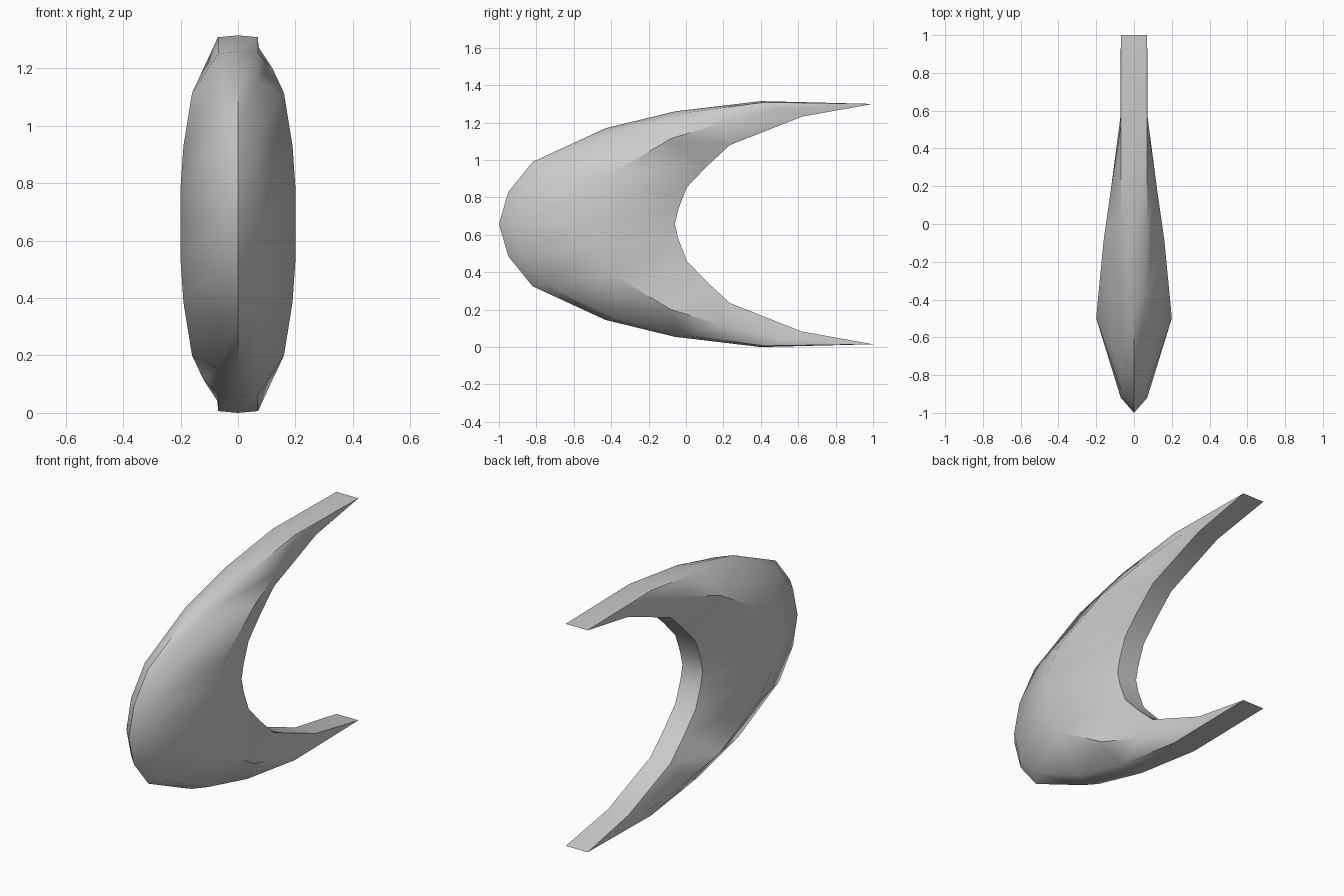
import bpy, bmesh

if "Cube" in bpy.data.objects:
    bpy.data.objects.remove(bpy.data.objects["Cube"])

MID = 0.6575
# Upper-half stations: outer (y, z), widest (half width, y, z), inner (y, z)
stations = [
    ((-1.00, 0.6575), (0.20, -0.50, 0.6575), (-0.06, 0.6575)),
    ((-0.95, 0.83), (0.20, -0.50, 0.785), (-0.04, 0.74)),
    ((-0.82, 0.99), (0.19, -0.39, 0.93), (0.005, 0.855)),
    ((-0.43, 1.17), (0.16, -0.08, 1.115), (0.11, 0.965)),
    ((-0.06, 1.26), (0.12, 0.20, 1.20), (0.235, 1.08)),
    ((0.40, 1.315), (0.071, 0.52, 1.275), (0.62, 1.232)),
]


def ring(outer, wide, inner):
    """Closed section: ridge, shoulder, widest flank, flat inner edge."""
    w, wy, wz = wide
    t = 0.16
    sy = outer[0] + (wy - outer[0]) * t
    sz = outer[1] + (wz - outer[1]) * t
    half = [(0.07, sy, sz), (w, wy, wz), (0.065, inner[0], inner[1])]
    return [(0, *outer)] + half + [(-x, y, z) for x, y, z in reversed(half)]


# Full run from the lower tip to the upper tip
upper = [ring(*s) for s in stations]
tip = [(x, 1.0, 1.30) for x in (0, 0.07, 0.07, 0.07, -0.07, -0.07, -0.07)]
upper.append(tip)
lower = [[(x, y, 2 * MID - z) for x, y, z in r] for r in upper[:0:-1]]
rings = lower + upper

# Crescent body lofted through the sections
bm = bmesh.new()
loops = [[bm.verts.new(p) for p in r] for r in rings]
for a, b in zip(loops, loops[1:]):
    for i in range(7):
        j = (i + 1) % 7
        bm.faces.new((a[i], a[j], b[j], b[i]))
bmesh.ops.remove_doubles(bm, verts=bm.verts, dist=0.0005)
bmesh.ops.dissolve_degenerate(bm, edges=bm.edges, dist=0.0005)
bmesh.ops.recalc_face_normals(bm, faces=bm.faces)
mesh = bpy.data.meshes.new("crescent_body")
bm.to_mesh(mesh)
bm.free()
body = bpy.data.objects.new("crescent_body", mesh)
bpy.context.collection.objects.link(body)

# Smooth flanks with crisp inner edges
bpy.context.view_layer.objects.active = body
body.select_set(True)
bpy.ops.object.shade_smooth_by_angle(angle=0.8)
